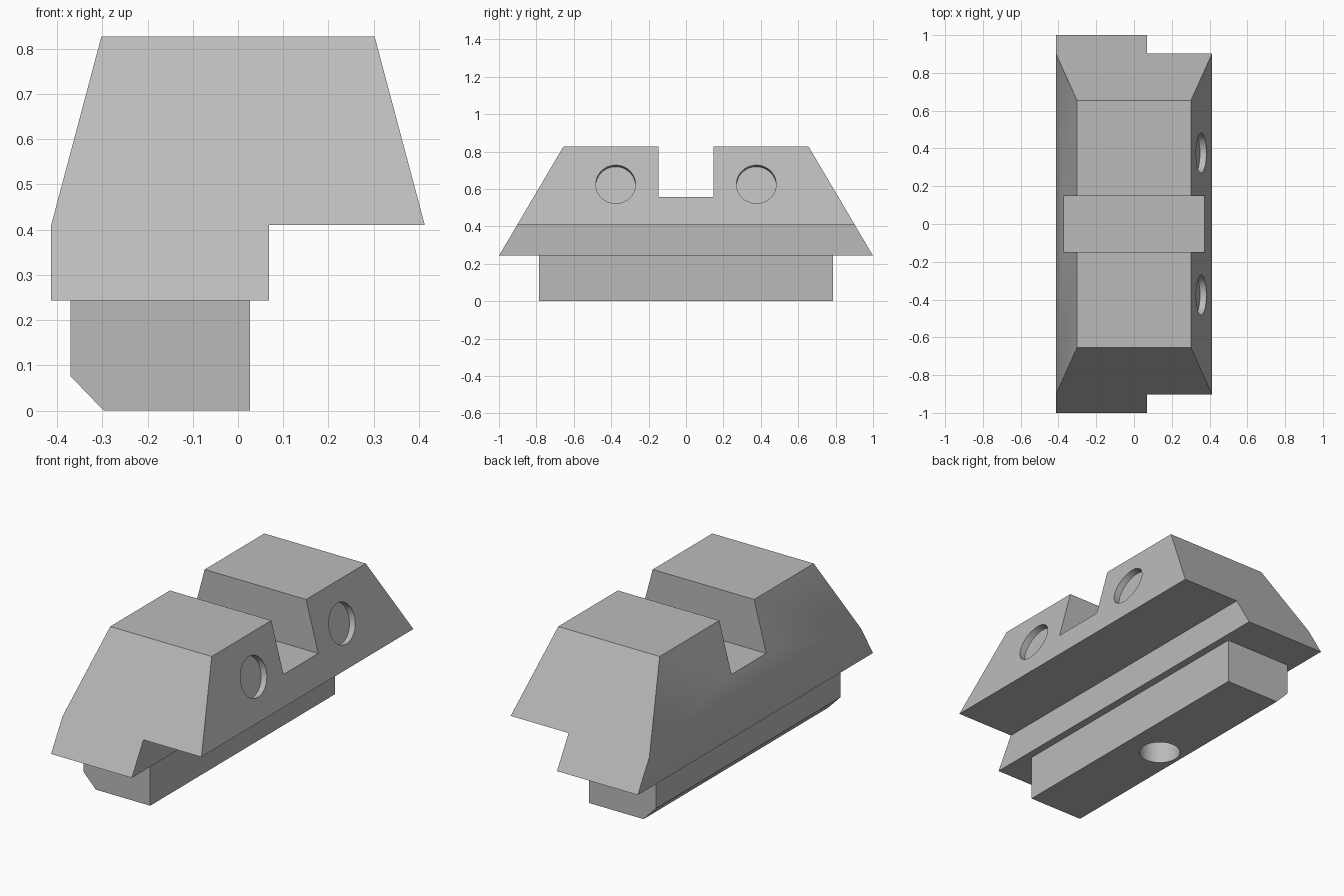
import bpy
import bmesh
import math
from mathutils import Matrix, Vector

if "Cube" in bpy.data.objects:
    bpy.data.objects.remove(bpy.data.objects["Cube"], do_unlink=True)

# Single plain grey
grey = bpy.data.materials.new("plain grey")
grey.use_nodes = True
colour = (0.5, 0.5, 0.5, 1)
grey.diffuse_color = colour
grey.node_tree.nodes["Principled BSDF"].inputs["Base Color"].default_value = colour


def make_object(name, bm):
    bmesh.ops.recalc_face_normals(bm, faces=bm.faces)
    mesh = bpy.data.meshes.new(name)
    bm.to_mesh(mesh)
    bm.free()
    mesh.materials.append(grey)
    obj = bpy.data.objects.new(name, mesh)
    bpy.context.collection.objects.link(obj)
    return obj


def prism(name, profile, half_length):
    """Extrude an x-z profile along y; half_length(z) gives the end position."""
    bm = bmesh.new()
    ends = [[bm.verts.new((x, s * half_length(z), z)) for x, z in profile]
            for s in (-1, 1)]
    for ring in ends:
        bm.faces.new(ring)
    n = len(profile)
    for i in range(n):
        j = (i + 1) % n
        bm.faces.new((ends[0][i], ends[0][j], ends[1][j], ends[1][i]))
    return make_object(name, bm)


def drill(name, centre, axis, radius, depth):
    """Cylinder cutter reaching the given depth on both sides of the centre."""
    bm = bmesh.new()
    turn = Vector(axis).to_track_quat("Z", "Y").to_matrix().to_4x4()
    bmesh.ops.create_cone(bm, cap_ends=True, segments=64, radius1=radius,
                          radius2=radius, depth=2 * depth,
                          matrix=Matrix.Translation(centre) @ turn)
    return make_object(name, bm)


def combine(target, tool, operation):
    mod = target.modifiers.new(tool.name, "BOOLEAN")
    mod.operation = operation
    mod.solver = "EXACT"
    mod.object = tool
    bpy.context.view_layer.objects.active = target
    bpy.ops.object.modifier_apply(modifier=mod.name)
    bpy.data.objects.remove(tool, do_unlink=True)


base_z, ledge_z, top_z = 0.243, 0.41, 0.827
side_x, top_x = 0.413, 0.302

# Tapered upper body with a step under its left side and sloping ends
body = prism("clamp_body", [
    (-side_x, base_z), (0.068, base_z), (0.068, ledge_z), (side_x, ledge_z),
    (top_x, top_z), (-top_x, top_z), (-side_x, ledge_z)],
    lambda z: 1 - (z - base_z) * 0.345 / (top_z - base_z))

# Lower rail with one chamfered edge
rail = prism("lower_rail", [
    (-0.37, 0.076), (-0.297, 0), (0.027, 0), (0.027, 0.27), (-0.37, 0.27)],
    lambda z: 0.785)
combine(body, rail, "UNION")

# Slot across the top
slot = prism("slot_cutter", [(-1, 0.556), (1, 0.556), (1, 1), (-1, 1)],
             lambda z: 0.148)
combine(body, slot, "DIFFERENCE")

# Two shallow round recesses square to the left slope
slope_normal = (top_z - ledge_z, 0, side_x - top_x)
hole_z = 0.625
hole_x = side_x - (hole_z - ledge_z) * (side_x - top_x) / (top_z - ledge_z)
for side in (-1, 1):
    recess = drill("recess_cutter", (hole_x, side * 0.376, hole_z),
                   slope_normal, 0.106, 0.035)
    combine(body, recess, "DIFFERENCE")

# Deep round hole in the underside
combine(body, drill("bottom_cutter", (-0.172, 0, 0), (0, 0, 1), 0.104, 0.3),
        "DIFFERENCE")

bpy.ops.object.select_all(action="DESELECT")
body.select_set(True)
bpy.context.view_layer.objects.active = body
bpy.ops.object.shade_smooth_by_angle(angle=math.radians(30))
